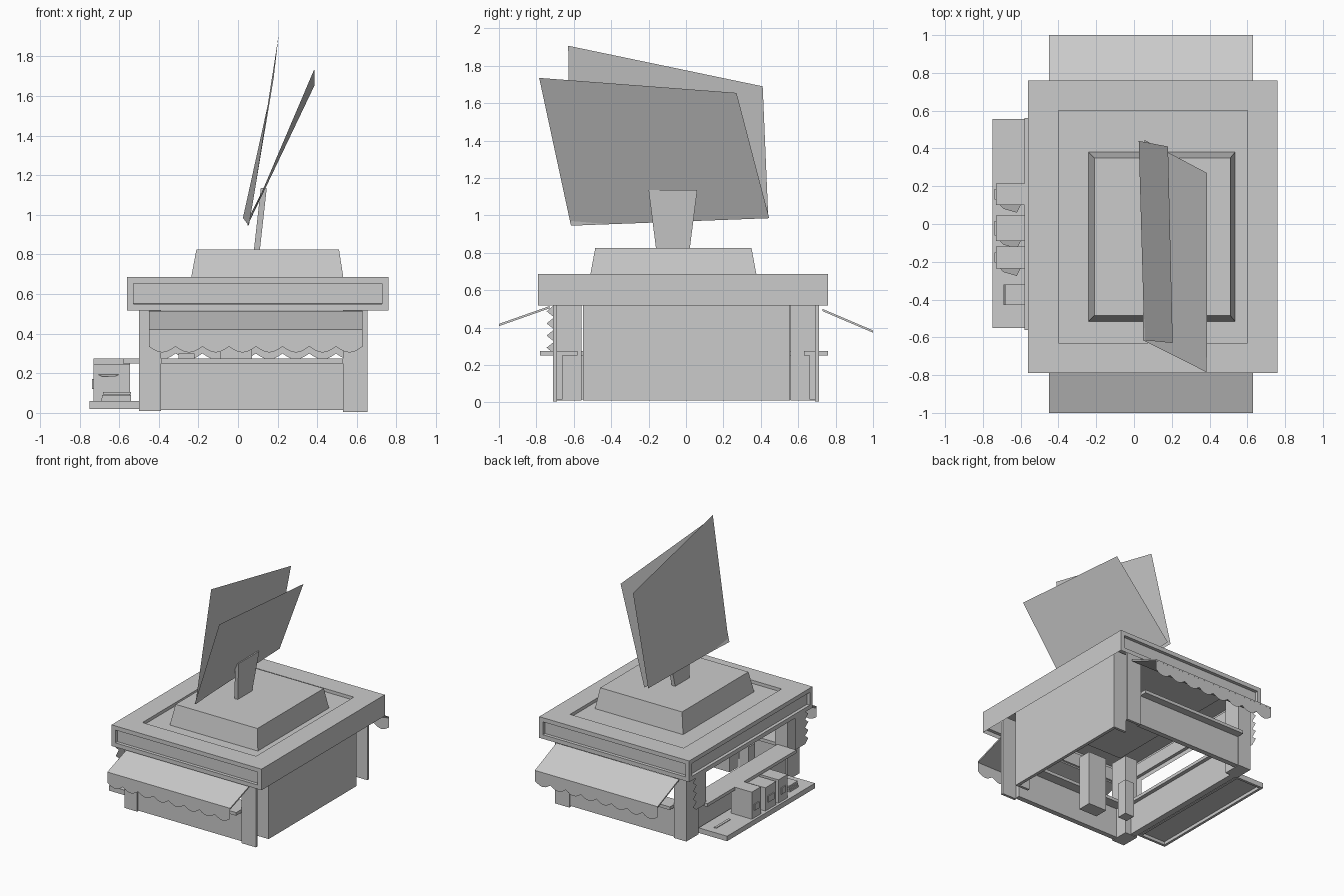
import bpy, bmesh, math
from mathutils import Matrix

if "Cube" in bpy.data.objects:
    bpy.data.objects.remove(bpy.data.objects["Cube"])

grey = bpy.data.materials.new("plain grey")
grey.diffuse_color = (0.6, 0.6, 0.6, 1)
grey.use_nodes = True
grey.node_tree.nodes["Principled BSDF"].inputs["Base Color"].default_value = grey.diffuse_color


def finish(name, bm, recalc=True):
    if recalc:
        bmesh.ops.recalc_face_normals(bm, faces=bm.faces[:])
    me = bpy.data.meshes.new(name)
    bm.to_mesh(me)
    bm.free()
    me.materials.append(grey)
    ob = bpy.data.objects.new(name, me)
    bpy.context.collection.objects.link(ob)
    return ob


def add_box(bm, x0, x1, y0, y1, z0, z1):
    m = Matrix.Translation(((x0 + x1) / 2, (y0 + y1) / 2, (z0 + z1) / 2))
    m = m @ Matrix.Diagonal((x1 - x0, y1 - y0, z1 - z0, 1))
    bmesh.ops.create_cube(bm, size=1, matrix=m)


def box(name, *ext):
    bm = bmesh.new()
    add_box(bm, *ext)
    return finish(name, bm)


def sheet(name, pts):
    bm = bmesh.new()
    bm.faces.new([bm.verts.new(p) for p in pts])
    return finish(name, bm, False)


def hull(name, low, high):
    """Solid between two four-cornered loops."""
    bm = bmesh.new()
    a = [bm.verts.new(p) for p in low]
    b = [bm.verts.new(p) for p in high]
    bm.faces.new(a)
    bm.faces.new(b)
    for i in range(4):
        j = (i + 1) % 4
        bm.faces.new((a[i], a[j], b[j], b[i]))
    return finish(name, bm)


def rect(x0, x1, y0, y1, z):
    return [(x0, y0, z), (x1, y0, z), (x1, y1, z), (x0, y1, z)]


# roof shell, open beneath: sunken signs on three sides and a sunken top
bm = bmesh.new()
add_box(bm, -0.56, 0.76, -0.79, 0.76, 0.518, 0.686)
bm.faces.ensure_lookup_table()
for f in list(bm.faces):
    n = f.normal.copy()
    if n.z < -0.5 or n.x > 0.5:
        continue
    width = 0.16 if n.z > 0.5 else 0.033
    bmesh.ops.inset_region(bm, faces=[f], thickness=width, use_even_offset=True)
    bmesh.ops.inset_region(bm, faces=[f], thickness=0.0005, depth=-0.025)
bmesh.ops.delete(bm, geom=[f for f in bm.faces if f.calc_center_median().z < 0.519], context='FACES_ONLY')
finish("roof", bm, False)

# stepped roof block and leaning sign stem
hull("roof_block", rect(-0.24, 0.535, -0.515, 0.38, 0.665), rect(-0.21, 0.51, -0.485, 0.35, 0.826))
hull("sign_stem", rect(0.08, 0.11, -0.16, 0.02, 0.82), rect(0.115, 0.145, -0.20, 0.06, 1.135))

# two thin sign boards spreading from the stem
sheet("sign_board_right", [(0.048, -0.615, 0.945), (0.055, 0.445, 0.985),
                           (0.387, 0.27, 1.655), (0.385, -0.785, 1.735)])
sheet("sign_board_left", [(0.055, -0.615, 0.945), (0.025, 0.44, 0.985),
                          (0.18, 0.41, 1.69), (0.205, -0.63, 1.907)])

# corner posts: solid on the left, thin plates on the right
for sy, side in ((-1, "front"), (1, "back")):
    y0, y1 = sorted((sy * 0.56, sy * 0.71))
    box(side + "_left_post", -0.50, -0.39, y0, y1, 0.01, 0.65)
    y0, y1 = sorted((sy * 0.69, sy * 0.71))
    box(side + "_right_plate", 0.53, 0.655, y0, y1, 0.005, 0.65)

# closed right wall with returned ends
box("right_wall", 0.63, 0.655, -0.55, 0.556, 0.01, 0.65)
box("right_wall_front_return", 0.54, 0.63, -0.55, -0.53, 0.01, 0.65)
box("right_wall_back_return", 0.54, 0.63, 0.536, 0.556, 0.01, 0.65)

# front and back: low board, counter, awning with scalloped valance
for sy, side, z_in, z_out, c_out in ((-1, "front", 0.515, 0.42, 0.78), (1, "back", 0.50, 0.385, 0.76)):
    y0, y1 = sorted((sy * 0.66, sy * 0.70))
    box(side + "_board", -0.39, 0.53, y0, y1, 0.015, 0.25)
    y0, y1 = sorted((sy * (0.58 if sy < 0 else 0.63), sy * c_out))
    box(side + "_counter", -0.39, 0.53, y0, y1, 0.25, 0.275)
    hull(side + "_awning",
         [(-0.45, sy * 0.73, z_in - 0.012), (0.63, sy * 0.73, z_in - 0.012),
          (0.63, sy * 1.0, z_out - 0.012), (-0.45, sy * 1.0, z_out - 0.012)],
         [(-0.45, sy * 0.73, z_in), (0.63, sy * 0.73, z_in),
          (0.63, sy * 1.0, z_out), (-0.45, sy * 1.0, z_out)])
    pts = [(0.63, sy * 0.999, z_out), (-0.45, sy * 0.999, z_out)]
    bumps, seg = 8, 6
    for i in range(bumps * seg + 1):
        wave = abs(math.sin(math.pi * i / seg))
        pts.append((-0.45 + 1.08 * i / (bumps * seg), sy * 0.999, z_out - 0.085 - 0.03 * wave))
    sheet(side + "_valance", pts if sy > 0 else pts[::-1])

# left side: low board, counter and ragged hanging curtains
box("left_board", -0.49, -0.44, -0.56, 0.56, 0.015, 0.25)
box("left_counter", -0.58, -0.41, -0.56, 0.56, 0.25, 0.275)
for sy, side, shift in ((-1, "front", 0), (1, "back", -0.04)):
    pts = [(-0.555, sy * (0.58 + shift), 0.26), (-0.555, sy * (0.58 + shift), 0.52)]
    for i in range(9):
        pts.append((-0.555, sy * ((0.745 if i % 2 else 0.705) + shift), 0.52 - i * 0.0325))
    sheet(side + "_curtain", pts)

# inner cabinet pillars
box("inner_pillar", -0.09, 0.07, -0.53, -0.42, 0.02, 0.45)
box("inner_pillar_small", -0.30, -0.22, -0.44, -0.36, 0.02, 0.30)

# display tray with rim, open beneath
bm = bmesh.new()
add_box(bm, -0.75, -0.50, -0.55, 0.555, 0.045, 0.06)
add_box(bm, -0.75, -0.73, -0.55, 0.555, 0.02, 0.06)
add_box(bm, -0.52, -0.50, -0.55, 0.555, 0.02, 0.06)
add_box(bm, -0.75, -0.50, -0.55, -0.53, 0.02, 0.06)
add_box(bm, -0.75, -0.50, 0.535, 0.555, 0.02, 0.06)
finish("display_tray", bm)

# cartons on the tray, each with a loose flap and a front label
for i, (y0, y1, top) in enumerate(((0.10, 0.215, 0.275), (-0.09, 0.045, 0.245), (-0.235, -0.12, 0.245))):
    box("carton_%d" % (i + 1), -0.73, -0.545, y0, y1, 0.06, top)
    sheet("carton_flap_%d" % (i + 1), [(-0.71, y0, top - 0.05), (-0.60, y0, top - 0.05),
                                       (-0.62, y0 - 0.04, top - 0.06), (-0.69, y0 - 0.02, top - 0.06)])
    box("carton_label_%d" % (i + 1), -0.738, -0.73, y0 + 0.03, y1 - 0.03, 0.12, 0.17)

# low stack of flat goods, and a price card at the far end
for k in range(3):
    box("flat_goods_%d" % (k + 1), -0.69 + 0.004 * k, -0.54, -0.43, -0.32, 0.06 + k * 0.016, 0.074 + k * 0.016)
box("price_card", -0.61, -0.59, 0.31, 0.49, 0.06, 0.065)
